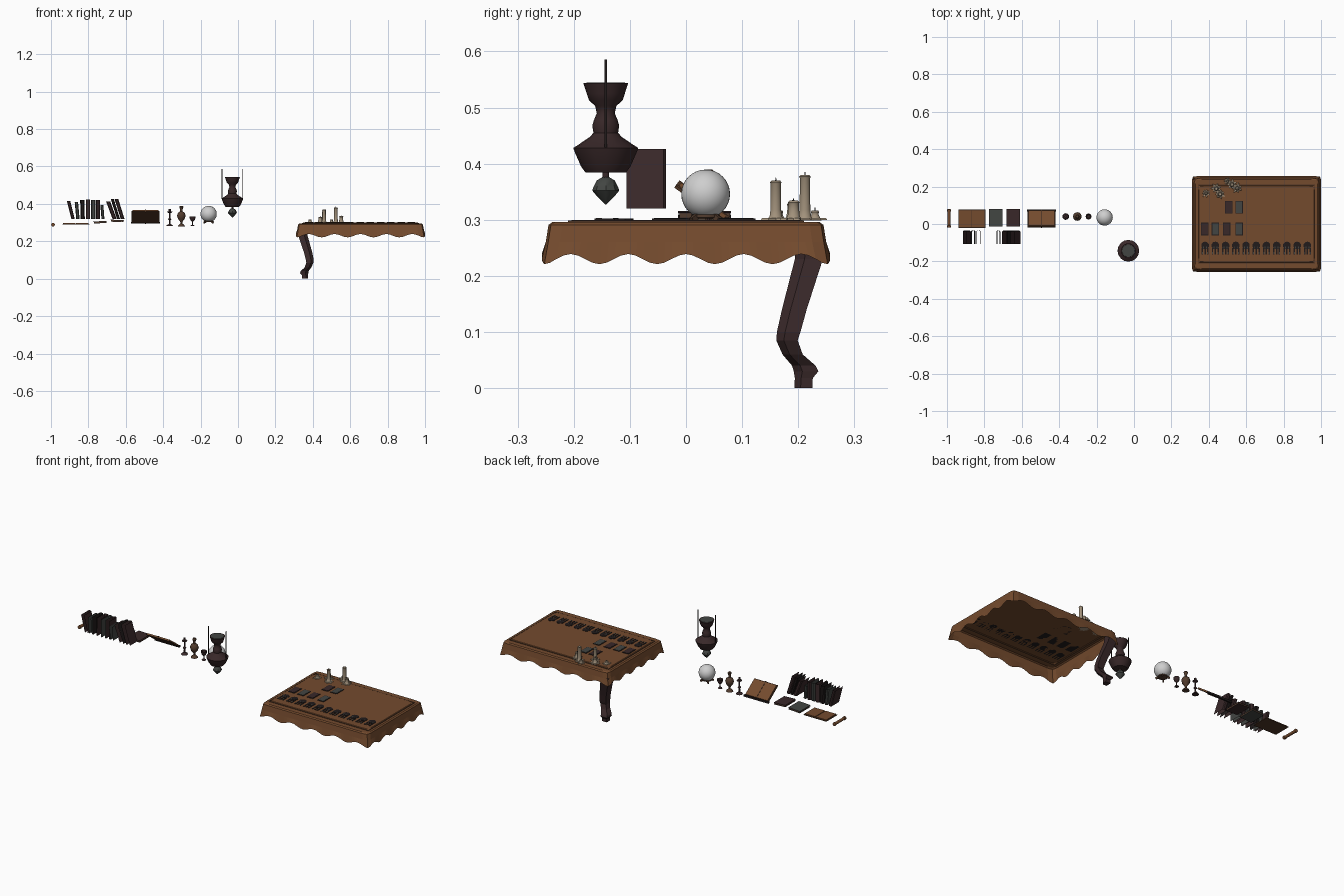
import bpy, bmesh, math, random
from mathutils import Vector, Matrix

if "Cube" in bpy.data.objects:
    bpy.data.objects.remove(bpy.data.objects["Cube"])

random.seed(4)

def material(name, r, g, b):
    m = bpy.data.materials.new(name)
    m.diffuse_color = (r, g, b, 1)
    m.use_nodes = True
    m.node_tree.nodes["Principled BSDF"].inputs["Base Color"].default_value = m.diffuse_color
    return m

BROWN = material("warm brown", .175, .070, .027)
PLUM = material("dark plum wood", .040, .021, .022)
GREY = material("dark grey green", .055, .060, .055)
CHAR = material("charcoal", .015, .011, .011)
WAX = material("candle wax", .36, .285, .20)
BALL = material("pale glass", .62, .62, .62)
BRONZE = material("dark bronze", .085, .045, .027)
DARKBROWN = material("dark brown", .075, .035, .018)

def add(name, bm, mat, smooth=False):
    me = bpy.data.meshes.new(name)
    bmesh.ops.recalc_face_normals(bm, faces=bm.faces)
    for f in bm.faces:
        f.smooth = smooth
    bm.to_mesh(me)
    bm.free()
    me.materials.append(mat)
    ob = bpy.data.objects.new(name, me)
    bpy.context.collection.objects.link(ob)
    if smooth:
        bpy.context.view_layer.objects.active = ob
        ob.select_set(True)
        bpy.ops.object.shade_smooth_by_angle(angle=math.radians(40))
        ob.select_set(False)
    return ob

def box(name, loc, size, mat, rot=(0, 0, 0)):
    bm = bmesh.new()
    bmesh.ops.create_cube(bm, size=1)
    bmesh.ops.scale(bm, vec=size, verts=bm.verts)
    ob = add(name, bm, mat)
    ob.location, ob.rotation_euler = loc, rot
    return ob

def loft(bm, rings, cap_start=False, cap_end=False, closed=True):
    vs = [[bm.verts.new(p) for p in r] for r in rings]
    n = len(vs[0])
    for a, b in zip(vs, vs[1:]):
        for i in range(n if closed else n - 1):
            j = (i + 1) % n
            bm.faces.new((a[i], a[j], b[j], b[i]))
    if cap_start:
        bm.faces.new(vs[0])
    if cap_end:
        bm.faces.new(vs[-1])

def lathe(name, profile, loc, mat, n=12):
    bm = bmesh.new()
    loft(bm, [[(r * math.cos(2 * math.pi * i / n), r * math.sin(2 * math.pi * i / n), z)
               for i in range(n)] for r, z in profile], True, True)
    ob = add(name, bm, mat, True)
    ob.location = loc
    return ob

# tablecloth: rectangular rings, the last one scalloped
CX, N = .655, 40
def cloth_ring(hx, hy, z, wave=0):
    pts = []
    corners = [(-1, -1), (1, -1), (1, 1), (-1, 1)]
    for k in range(4):
        a, b = corners[k], corners[(k + 1) % 4]
        for i in range(N):
            t = i / N
            x, y = a[0] + (b[0] - a[0]) * t, a[1] + (b[1] - a[1]) * t
            c = 1 - .018 * max(0, 1 - 20 * min(t, 1 - t))
            pts.append((CX + hx * x * c, hy * y * c, z - wave * math.cos(10 * math.pi * t)))
    return pts

bm = bmesh.new()
loft(bm, [cloth_ring(.307, .203, .300), cloth_ring(.312, .208, .296), cloth_ring(.326, .238, .296),
          cloth_ring(.333, .245, .291), cloth_ring(.339, .250, .26),
          cloth_ring(.346, .257, .230, .009)], cap_start=True)
add("tablecloth", bm, BROWN)

# dark seam round the raised panel
for s in (-1, 1):
    box("cloth_seam_long", (CX, s * .208, .297), (.626, .004, .003), DARKBROWN)
    box("cloth_seam_short", (CX + s * .312, 0, .297), (.004, .416, .003), DARKBROWN)

# curved leg, bending along the corner diagonal
bm = bmesh.new()
rings = []
for x, y, z, h in [(.345, .221, .262, .026), (.347, .219, .23, .025), (.375, .193, .14, .022),
                   (.384, .183, .10, .021), (.384, .180, .085, .019), (.374, .190, .06, .018),
                   (.356, .210, .04, .021), (.354, .214, .03, .022), (.358, .210, .018, .016),
                   (.358, .209, 0, .016)]:
    shape = [(-1, 1), (-1, -.9), (.3, -1), (1, -.3), (.9, 1)]
    rings.append([(x + h * u, y + h * v, z) for u, v in shape])
loft(bm, rings, True, True)
add("table_leg", bm, PLUM)

# cards laid out on the cloth
for i, (x, y) in enumerate([(.378, -.027), (.435, -.027), (.495, -.027), (.562, -.027),
                            (.507, .09), (.562, .09)]):
    box("card", (x, y, .301), (.04, .068, .002), CHAR)
    box("card_face", (x, y, .302), (.033, .060, .002), (PLUM, GREY)[i % 2])

# row of ornate charms
for i in range(11):
    x = .38 + i * .0547
    bm = bmesh.new()
    bmesh.ops.create_cone(bm, cap_ends=True, segments=10, radius1=.021, radius2=.021, depth=.002,
                          matrix=Matrix.Translation((x, -.115, .301)))
    for dx in (-.015, 0, .015):
        bmesh.ops.create_cube(bm, size=1, matrix=Matrix.Translation((x + dx, -.145, .301))
                              @ Matrix.Diagonal((.008, .036, .002, 1)))
    add("charm", bm, CHAR)
    for dx, dy in ((-.008, -.125), (.008, -.125), (-.014, -.155), (.014, -.155)):
        box("charm_inlay", (x + dx, dy, .302), (.005, .010, .002), GREY)

# candles, each on a splash of wax
for x, y, top, r in [(.46, .16, .37, .010), (.523, .212, .38, .010), (.552, .192, .334, .010),
                     (.44, .190, .33, .010), (.385, .165, .317, .008), (.50, .23, .317, .007)]:
    lathe("candle", [(r * 1.7, .299), (r * 1.15, .306), (r, .318 if top > .32 else .308),
                     (r * .95, top - .006), (r * 1.1, top - .003), (r * .8, top),
                     (r * .4, top - .003)], (x, y, 0), WAX, 10)
    lathe("wick", [(.0012, top - .003), (.0008, top + .005)], (x, y, 0), CHAR, 5)
    bm = bmesh.new()
    out = []
    for i in range(14):
        a, q = 2 * math.pi * i / 14, r * (random.uniform(2.4, 3.3) if i % 2 else 1.7)
        out.append((q * math.cos(a), q * math.sin(a)))
    loft(bm, [[(x + u, y + v, .2995) for u, v in out],
              [(x + u * .9, y + v * .9, .303) for u, v in out]], True, True)
    add("wax_pool", bm, WAX)

# hanging lamp
LAMP = (-.03, -.143, 0)
lathe("lamp_body", [(.006, .365), (.006, .384), (.036, .384), (.044, .395), (.055, .420), (.058, .428),
                    (.050, .433), (.028, .448), (.022, .455), (.024, .468), (.021, .478), (.016, .490),
                    (.019, .503), (.030, .513), (.034, .525), (.040, .544), (.034, .543)],
      LAMP, PLUM, 16)
lathe("lamp_opening", [(.035, .5425), (.034, .5445)], LAMP, GREY, 16)
lathe("lamp_drop", [(.001, .327), (.014, .340), (.024, .352), (.022, .358), (.016, .370), (.006, .376)],
      LAMP, GREY, 8)
for s in (-1, 1):
    box("lamp_chain", (LAMP[0] + s * .055, LAMP[1], .507), (.004, .004, .157), CHAR)

# crystal ball on a clawed ring
bm = bmesh.new()
bmesh.ops.create_uvsphere(bm, u_segments=32, v_segments=16, radius=.0435)
add("crystal_ball", bm, BALL, True).location = (-.157, .035, .346)
lathe("ball_ring", [(.020, .302), (.026, .304), (.026, .309), (.020, .309)], (-.157, .035, 0), BRONZE, 16)
for k in range(4):
    a = math.pi / 4 + k * math.pi / 2
    box("ball_foot", (-.157 + .028 * math.cos(a), .035 + .028 * math.sin(a), .303),
        (.016, .007, .010), BRONZE, (0, .5, a))

# candlestick, ewer and goblet
lathe("candlestick", [(.018, .281), (.016, .286), (.005, .292), (.004, .312), (.009, .318), (.004, .325),
                      (.004, .350), (.014, .356), (.014, .359), (.006, .361), (.006, .374)],
      (-.365, .04, 0), PLUM)
lathe("ewer", [(.019, .280), (.016, .286), (.005, .296), (.006, .305), (.018, .320), (.023, .338),
               (.018, .352), (.007, .360), (.007, .372), (.011, .384), (.007, .390)],
      (-.303, .04, 0), BRONZE)
lathe("goblet", [(.012, .281), (.010, .284), (.003, .289), (.003, .304), (.011, .312), (.015, .322),
                 (.016, .333), (.013, .333), (.008, .316)], (-.243, .04, 0), PLUM)

# scroll
ob = lathe("scroll", [(.006, -.05), (.010, -.048), (.010, -.038), (.008, -.036), (.008, .036),
                      (.010, .038), (.010, .048), (.006, .05)], (-.989, .03, .289), BROWN, 10)
ob.rotation_euler = (math.pi / 2, 0, 0)

# open book leaning on a stand, pages facing the back
TILT = math.radians(-36)
def on_slope(dx, d, h):
    v = Matrix.Rotation(TILT, 3, 'X') @ Vector((0, d, h))
    return (-.495 + dx, .027 + v.y, .330 + v.z)
for s in (-1, 1):
    box("open_book_cover", on_slope(s * .037, 0, 0), (.075, .108, .003), DARKBROWN, (TILT, 0, 0))
    box("open_book_pages", on_slope(s * .036, 0, .005), (.068, .100, .007), BROWN, (TILT, 0, 0))
box("open_book_spine", on_slope(0, 0, .002), (.004, .110, .016), DARKBROWN, (TILT, 0, 0))
box("book_stand_ledge", (-.495, .072, .299), (.155, .010, .010), CHAR)

# flat open book and two closed books
for s in (-1, 1):
    box("flat_book_cover", (-.867 + s * .036, .028, .291), (.072, .098, .003), DARKBROWN)
    box("flat_book_pages", (-.867 + s * .035, .028, .295), (.066, .090, .005), BROWN)
for x, z, m, tilt in [(-.738, .302, GREY, -.06), (-.646, .309, PLUM, .04)]:
    box("closed_book_pages", (x + .001, .033, z), (.068, .090, .007), BRONZE, (0, tilt, 0))
    for s in (-1, 1):
        box("closed_book_cover", (x, .033, z + s * .0045), (.072, .095, .002), m, (0, tilt, 0))

# row of standing book jackets: open shells with rounded spines
for xb, xt, w, top, m in [(-.882, -.906, .009, .415, PLUM), (-.856, -.864, .009, .410, GREY),
                          (-.830, -.833, .011, .421, CHAR), (-.802, -.802, .012, .423, PLUM),
                          (-.774, -.774, .011, .422, GREY), (-.749, -.749, .010, .422, PLUM),
                          (-.722, -.728, .008, .395, GREY), (-.660, -.694, .011, .412, PLUM),
                          (-.639, -.672, .008, .425, CHAR), (-.617, -.650, .010, .426, PLUM)]:
    sect = [(-w, -.106), (-w, -.040), (-.5 * w, -.036), (.5 * w, -.036), (w, -.040), (w, -.106)]
    bm = bmesh.new()
    loft(bm, [[(x + u, v, z) for u, v in sect] for x, z in ((xb, .320), (xt, top))], closed=False)
    add("standing_book", bm, m)
